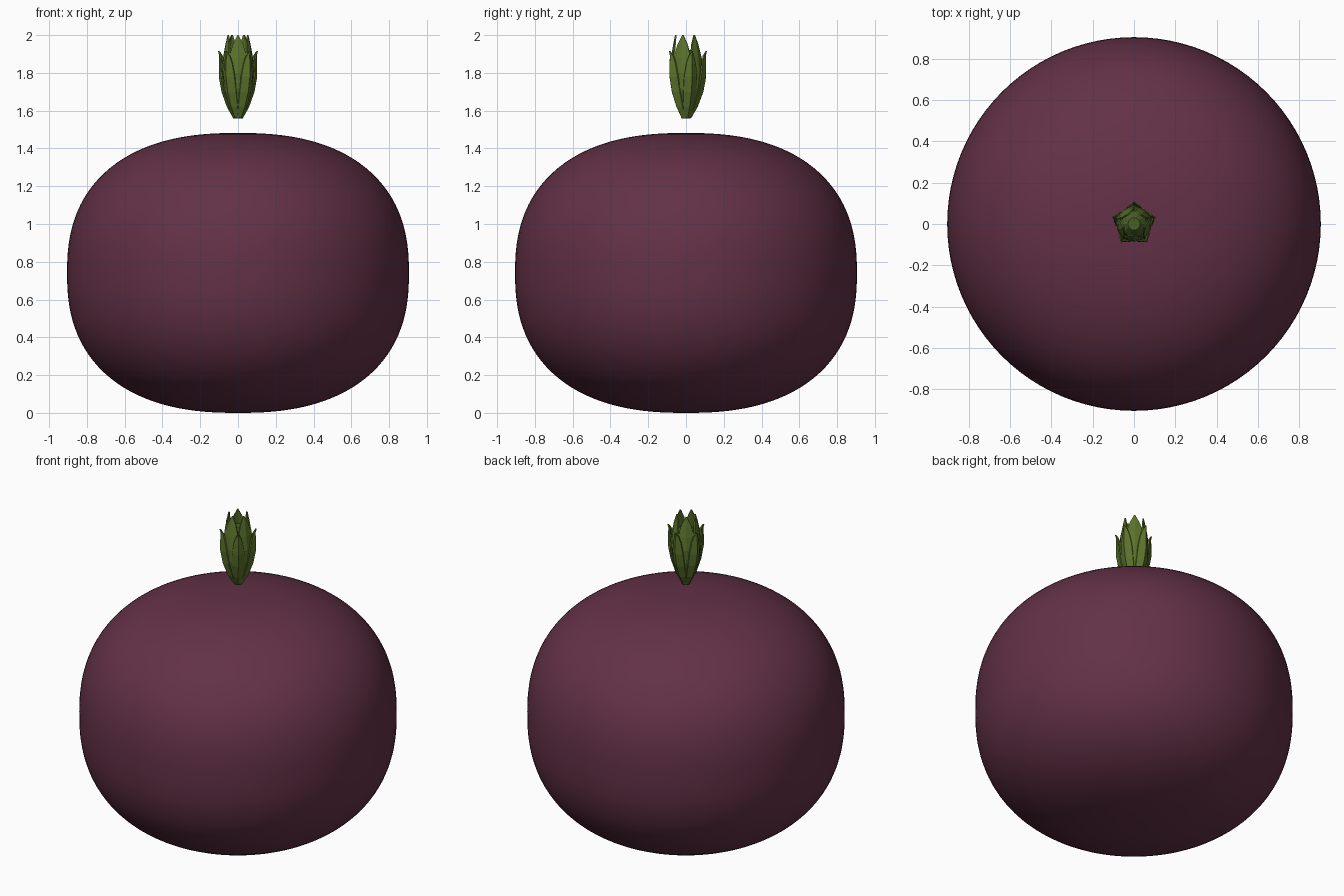
import bpy, bmesh, math
from math import sin, cos, pi, radians

if "Cube" in bpy.data.objects:
    bpy.data.objects.remove(bpy.data.objects["Cube"])


def material(name, rgb):
    m = bpy.data.materials.new(name)
    m.diffuse_color = (*rgb, 1)
    m.use_nodes = True
    m.node_tree.nodes["Principled BSDF"].inputs["Base Color"].default_value = m.diffuse_color
    return m


plum = material("plum skin", (0.125, 0.031, 0.062))
green = material("leaf green", (0.105, 0.17, 0.024))
dark = material("deep leaf green", (0.07, 0.115, 0.018))


def finish(bm, name, mat, smooth):
    bmesh.ops.recalc_face_normals(bm, faces=bm.faces)
    me = bpy.data.meshes.new(name)
    bm.to_mesh(me)
    bm.free()
    me.materials.append(mat)
    for p in me.polygons:
        p.use_smooth = smooth
    ob = bpy.data.objects.new(name, me)
    bpy.context.collection.objects.link(ob)
    return ob


# Fruit body: sphere reshaped into a flattened, squarish round
bm = bmesh.new()
bmesh.ops.create_uvsphere(bm, u_segments=96, v_segments=64, radius=1)
N, R, H = 2.4, 0.905, 0.741
for v in bm.verts:
    x, y, z = v.co
    k = (math.hypot(x, y) ** N + abs(z) ** N) ** (-1 / N)
    v.co = (x * k * R, y * k * R, H + z * k * H)
finish(bm, "fruit_body", plum, True)


# Pointed leaf: rows of (z, keel radius, half width), keel offset pulls edges inward
def leaf(name, angle, rows, keel, mat, thick=0.007):
    bm = bmesh.new()
    ca, sa = cos(angle), sin(angle)
    rings = []
    for z, r, w in rows:
        pts = [(r - keel * w, -w), (r, 0), (r - keel * w, w),
               (r - keel * w - thick, w), (r - thick, 0), (r - keel * w - thick, -w)]
        rings.append([bm.verts.new((a * ca - b * sa, a * sa + b * ca, z)) for a, b in pts])
    for lo, hi in zip(rings, rings[1:]):
        for i in range(6):
            j = (i + 1) % 6
            bm.faces.new((lo[i], lo[j], hi[j], hi[i]))
    bm.faces.new(rings[0])
    bm.faces.new(rings[-1])
    finish(bm, name, mat, False)


inner = [(1.565, 0.020, 0.014), (1.63, 0.052, 0.034), (1.72, 0.078, 0.052),
         (1.80, 0.086, 0.056), (1.88, 0.080, 0.048), (1.95, 0.068, 0.028), (2.0, 0.058, 0.003)]
outer = [(1.56, 0.027, 0.016), (1.62, 0.062, 0.028), (1.70, 0.092, 0.036),
         (1.78, 0.107, 0.036), (1.85, 0.107, 0.026), (1.89, 0.105, 0.014), (1.915, 0.111, 0.002)]
for k in range(5):
    leaf(f"inner_leaf_{k}", radians(-90 + 72 * k), inner, 0.25, green)
    leaf(f"outer_leaf_{k}", radians(-54 + 72 * k), outer, 0.7, green)

# Closed bud core and stalk end
bm = bmesh.new()
rings = []
for z, r in [(1.558, 0.026), (1.58, 0.028), (1.70, 0.066), (1.80, 0.072), (1.88, 0.062), (1.92, 0.03)]:
    rings.append([bm.verts.new((r * cos(2 * pi * i / 10), r * sin(2 * pi * i / 10), z)) for i in range(10)])
for lo, hi in zip(rings, rings[1:]):
    for i in range(10):
        j = (i + 1) % 10
        bm.faces.new((lo[i], lo[j], hi[j], hi[i]))
bm.faces.new(rings[0])
bm.faces.new(rings[-1])
finish(bm, "bud_core", dark, False)
